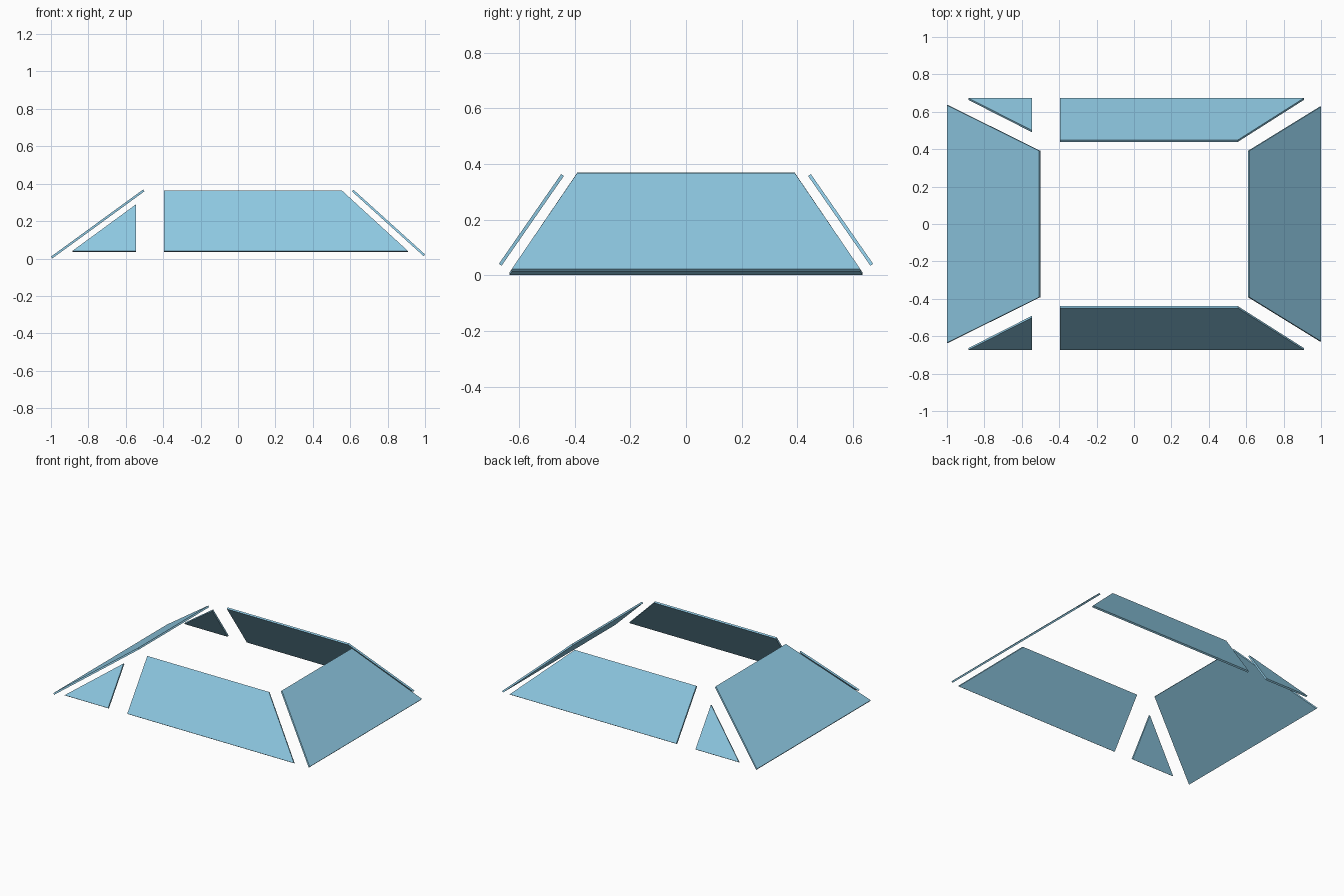
import bpy, bmesh
from mathutils import Vector

if "Cube" in bpy.data.objects:
    bpy.data.objects.remove(bpy.data.objects["Cube"])

glass = bpy.data.materials.new("light blue glass")
glass.diffuse_color = (0.27, 0.58, 0.76, 1)
glass.use_nodes = True
glass.node_tree.nodes["Principled BSDF"].inputs["Base Color"].default_value = glass.diffuse_color
THICK = 0.012


def pane(name, points):
    """Flat pane from its outer outline, thickened towards the inside and down."""
    bm = bmesh.new()
    outer = bm.faces.new([bm.verts.new(p) for p in points])
    outer.normal_update()
    inward = outer.normal.copy()
    if inward.z > 0:
        inward.negate()
    ext = bmesh.ops.extrude_face_region(bm, geom=[outer], use_keep_orig=True)
    moved = [g for g in ext["geom"] if isinstance(g, bmesh.types.BMVert)]
    bmesh.ops.translate(bm, verts=moved, vec=inward * THICK)
    bmesh.ops.recalc_face_normals(bm, faces=bm.faces[:])
    mesh = bpy.data.meshes.new(name)
    bm.to_mesh(mesh)
    bm.free()
    mesh.materials.append(glass)
    obj = bpy.data.objects.new(name, mesh)
    bpy.context.collection.objects.link(obj)


def end_pane(name, x0, z0, w0, x1, z1, w1):
    """Sloping trapezoid across the width."""
    pane(name, [(x0, -w0, z0), (x0, w0, z0), (x1, w1, z1), (x1, -w1, z1)])


def side_y(z):
    """Lean of the side glass."""
    return 0.673 + (z - 0.041) / (0.364 - 0.041) * (0.449 - 0.673)


# Windscreen and rear window
end_pane("left_end_window", -1.0, 0.010, 0.635, -0.507, 0.369, 0.391)
end_pane("right_end_window", 1.0, 0.022, 0.627, 0.617, 0.368, 0.391)

# Side windows, mirrored front and back
for side, s in (("front", -1), ("back", 1)):
    for part, outline in (
        ("main_window", [(-0.395, 0.041), (0.908, 0.041), (0.555, 0.364), (-0.395, 0.364)]),
        ("quarter_window", [(-0.885, 0.041), (-0.545, 0.041), (-0.545, 0.290)]),
    ):
        pane(f"{side}_{part}", [(x, s * side_y(z), z) for x, z in outline])
